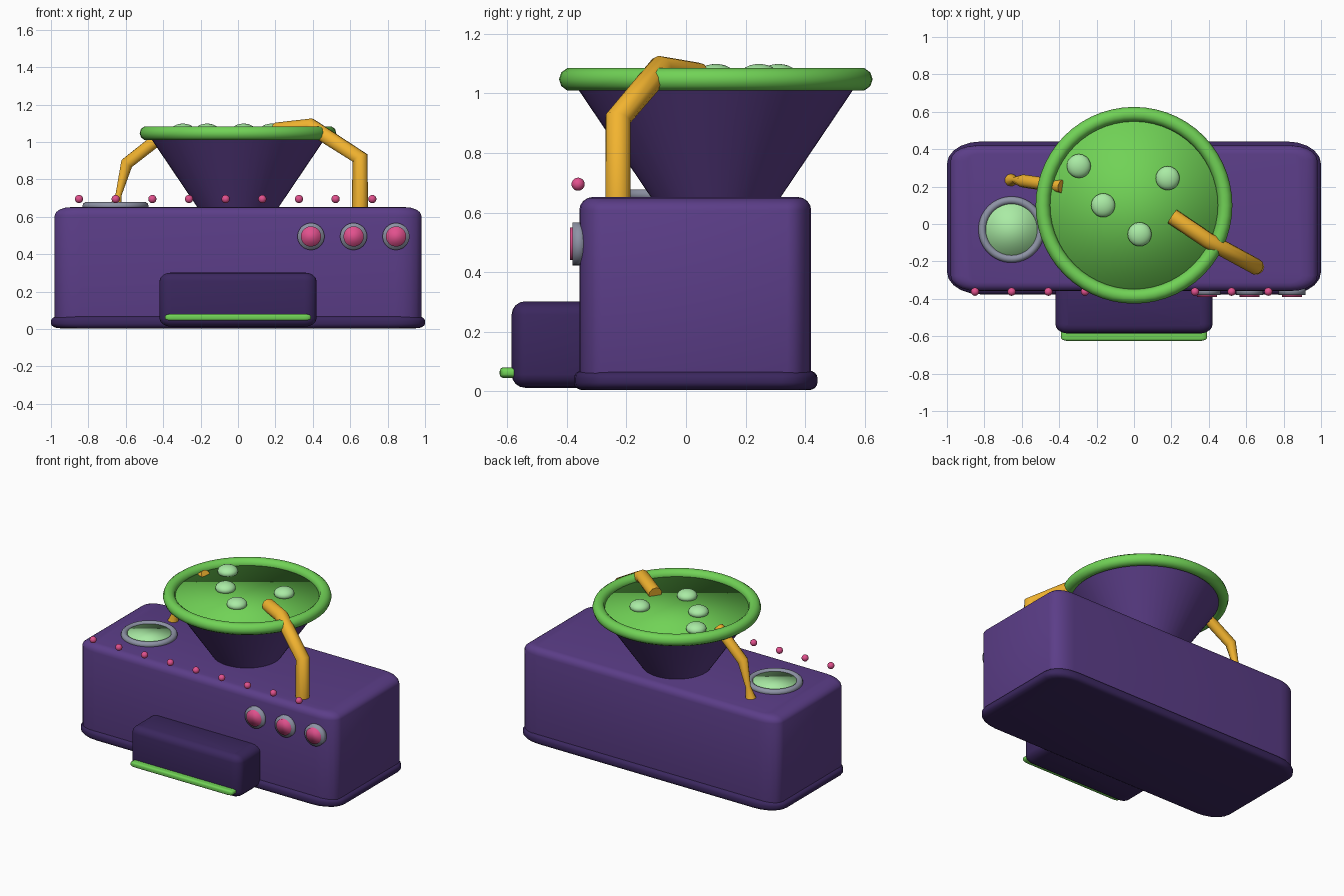
import bpy, bmesh, math
from mathutils import Vector

if "Cube" in bpy.data.objects:
    bpy.data.objects.remove(bpy.data.objects["Cube"])


def mat(name, r, g, b):
    m = bpy.data.materials.new(name)
    m.diffuse_color = (r ** 2.2, g ** 2.2, b ** 2.2, 1)
    m.use_nodes = True
    m.node_tree.nodes["Principled BSDF"].inputs["Base Color"].default_value = m.diffuse_color
    return m


PURPLE = mat("purple", 0.36, 0.25, 0.53)
DARK = mat("dark_purple", 0.24, 0.17, 0.37)
GREEN = mat("green", 0.44, 0.82, 0.34)
PALE = mat("pale_green", 0.66, 0.92, 0.64)
PINK = mat("pink", 0.88, 0.32, 0.55)
GOLD = mat("gold", 0.95, 0.70, 0.20)
METAL = mat("metal", 0.55, 0.57, 0.64)


def finish(name, m, angle=60):
    ob = bpy.context.object
    ob.name = name
    ob.data.materials.append(m)
    bpy.ops.object.shade_smooth_by_angle(angle=math.radians(angle))
    return ob


def activate(ob):
    bpy.context.collection.objects.link(ob)
    bpy.ops.object.select_all(action='DESELECT')
    bpy.context.view_layer.objects.active = ob
    ob.select_set(True)


def rounded_box(name, lo, hi, corner, rim, m):
    """Box between two corners; upright edges rounded by corner (x, y),
    top and bottom edges by rim (x, y, z)."""
    lo, hi, rim = Vector(lo), Vector(hi), Vector(rim)
    size, c = hi - lo, Vector((corner[0], corner[1], 1))
    bm = bmesh.new()
    bmesh.ops.create_cube(bm, size=1)
    bmesh.ops.scale(bm, vec=[size[i] / c[i] for i in range(3)], verts=bm.verts)
    upright = [e for e in bm.edges if abs(e.verts[0].co.z - e.verts[1].co.z) > 1e-4]
    bmesh.ops.bevel(bm, geom=upright, offset=1, segments=5, profile=0.5, affect='EDGES')
    bmesh.ops.scale(bm, vec=[c[i] / rim[i] for i in range(3)], verts=bm.verts)
    flat = [e for e in bm.edges if abs(e.verts[0].co.z - e.verts[1].co.z) < 1e-4]
    bmesh.ops.bevel(bm, geom=flat, offset=1, segments=4, profile=0.5, affect='EDGES')
    bmesh.ops.scale(bm, vec=rim, verts=bm.verts)
    bmesh.ops.translate(bm, vec=(lo + hi) / 2, verts=bm.verts)
    me = bpy.data.meshes.new(name)
    bm.to_mesh(me)
    bm.free()
    activate(bpy.data.objects.new(name, me))
    return finish(name, m)


def disc(name, loc, r, depth, m, rot=(0, 0, 0), angle=60):
    bpy.ops.mesh.primitive_cylinder_add(vertices=40, radius=r, depth=depth, location=loc, rotation=rot)
    return finish(name, m, angle)


def ring(name, loc, major, minor, m):
    bpy.ops.mesh.primitive_torus_add(location=loc, major_radius=major, minor_radius=minor,
                                     major_segments=56, minor_segments=10)
    return finish(name, m)


def ball(name, loc, r, m, flat=1.0):
    bpy.ops.mesh.primitive_uv_sphere_add(segments=20, ring_count=12, radius=r, location=loc)
    bpy.context.object.scale.z = flat
    return finish(name, m)


def tube(name, pts, radius, m):
    """Bent tube; each point is x, y, z, radius factor."""
    cu = bpy.data.curves.new(name, 'CURVE')
    cu.dimensions = '3D'
    cu.bevel_depth = radius
    cu.bevel_resolution = 3
    cu.use_fill_caps = True
    sp = cu.splines.new('POLY')
    sp.points.add(len(pts) - 1)
    for p, (x, y, z, f) in zip(sp.points, pts):
        p.co = (x, y, z, 1)
        p.radius = f
    activate(bpy.data.objects.new(name, cu))
    bpy.ops.object.convert(target='MESH')
    return finish(name, m)


# Body, foot plate, front tray and its lip
rounded_box("body", (-0.98, -0.358, 0.02), (0.98, 0.42, 0.652), (0.14, 0.08), (0.09, 0.045, 0.045), PURPLE)
rounded_box("base_plate", (-1.0, -0.376, 0.004), (1.0, 0.441, 0.07), (0.18, 0.12), (0.05, 0.03, 0.025), DARK)
rounded_box("tray", (-0.42, -0.585, 0.012), (0.42, -0.30, 0.302), (0.065, 0.05), (0.065, 0.045, 0.045), DARK)
rounded_box("tray_lip", (-0.39, -0.625, 0.045), (0.39, -0.55, 0.08), (0.04, 0.015), (0.03, 0.012, 0.012), GREEN)

# Funnel with rim, liquid and bubbles
CY = 0.1
bpy.ops.mesh.primitive_cone_add(vertices=48, radius1=0.21, radius2=0.48, depth=0.40, location=(0, CY, 0.84))
finish("funnel", PURPLE, 40)
ring("funnel_rim", (0, CY, 1.047), 0.487, 0.039, GREEN)
disc("liquid", (0, CY, 1.035), 0.465, 0.025, GREEN, angle=180)
for i, (x, y) in enumerate([(-0.295, 0.31), (-0.165, 0.10), (0.18, 0.245), (0.03, -0.055)]):
    ball(f"bubble_{i + 1}", (x, y, 1.06), 0.064, PALE, 0.6)

# Bent arms reaching into the funnel
tube("right_arm", [(0.652, -0.228, 0.64, 1), (0.652, -0.228, 0.915, 1),
                   (0.39, -0.085, 1.083, 1), (0.205, 0.04, 1.06, 1)], 0.044, GOLD)
tube("left_arm", [(-0.657, 0.235, 0.645, 1), (-0.638, 0.235, 0.72, 0.5),
                  (-0.595, 0.23, 0.885, 1), (-0.385, 0.20, 1.05, 1)], 0.035, GOLD)

# Round window on the top
ring("window_ring", (-0.655, -0.03, 0.658), 0.156, 0.021, METAL)
disc("window_glass", (-0.655, -0.03, 0.653), 0.145, 0.025, PALE, angle=180)

# Front buttons
for i, x in enumerate((0.39, 0.618, 0.845)):
    rot = (math.pi / 2, 0, 0)
    disc(f"button_ring_{i + 1}", (x, -0.36, 0.495), 0.072, 0.04, METAL, rot, 180)
    disc(f"button_{i + 1}", (x, -0.365, 0.495), 0.054, 0.05, PINK, rot, 180)

# Row of small lights along the front edge
for i in range(9):
    ball(f"light_{i + 1}", (-0.85 + 0.196 * i, -0.362, 0.695), 0.022, PINK)
